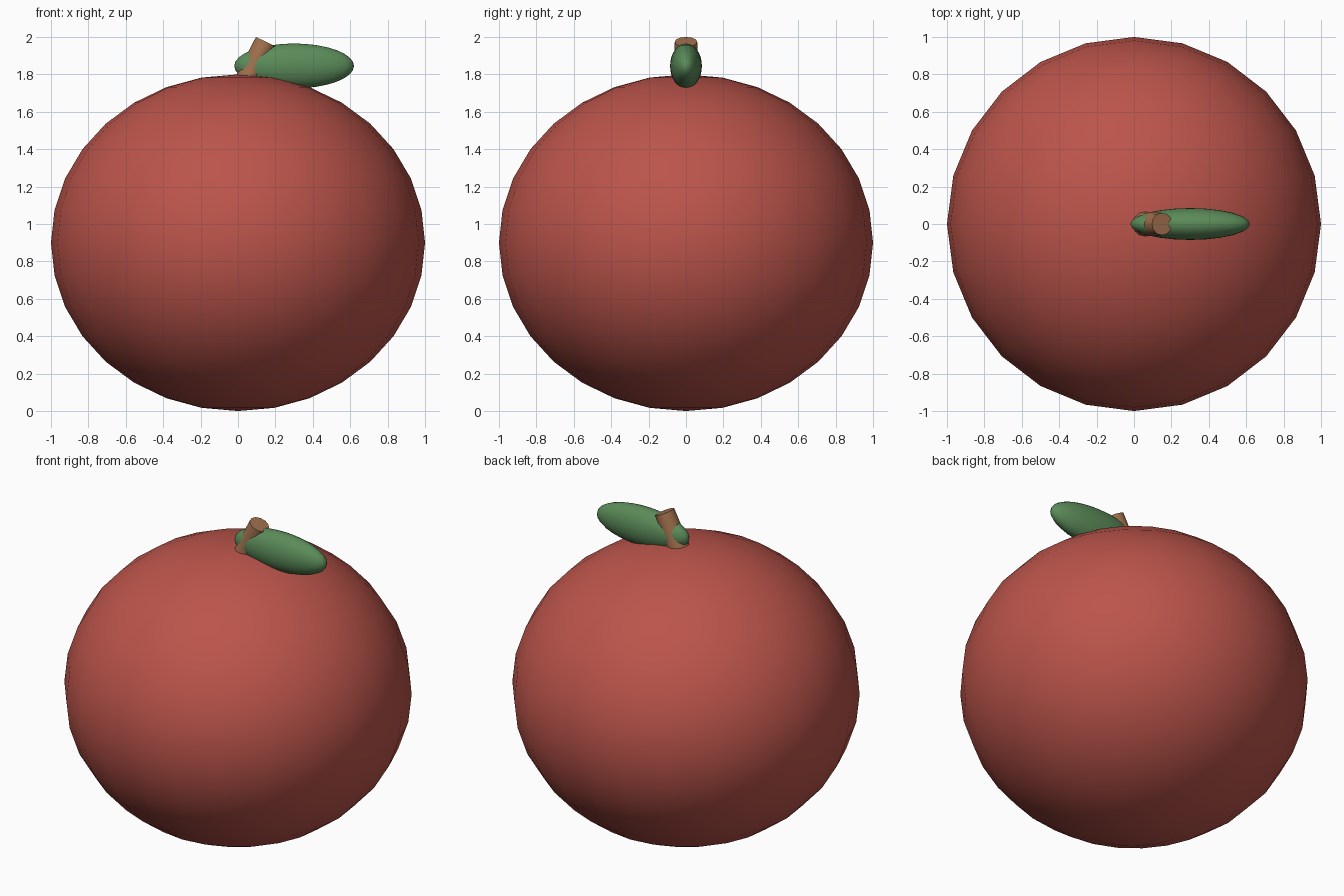
import bpy, math
from mathutils import Vector

if "Cube" in bpy.data.objects:
    bpy.data.objects.remove(bpy.data.objects["Cube"])


def material(name, rgb):
    m = bpy.data.materials.new(name)
    m.diffuse_color = (*rgb, 1.0)
    m.use_nodes = True
    m.node_tree.nodes["Principled BSDF"].inputs["Base Color"].default_value = m.diffuse_color
    return m


def finish(name, mat, angle):
    ob = bpy.context.object
    ob.name = name
    ob.data.materials.append(mat)
    bpy.ops.object.transform_apply(location=False, rotation=True, scale=True)
    bpy.ops.object.shade_smooth_by_angle(angle=math.radians(angle))
    return ob


def ellipsoid(name, loc, radii, mat):
    bpy.ops.mesh.primitive_uv_sphere_add(segments=24, ring_count=16, radius=1, location=loc)
    bpy.context.object.scale = radii
    return finish(name, mat, 80)


red = material("fruit red", (0.50, 0.09, 0.07))
brown = material("stem brown", (0.36, 0.165, 0.075))
green = material("leaf green", (0.105, 0.26, 0.10))

# Slightly squashed fruit
ellipsoid("fruit", (0, 0, 0.9), (1.0, 1.0, 0.9), red)

# Plump leaf lying on the top
ellipsoid("leaf", (0.30, 0, 1.845), (0.32, 0.085, 0.12), green)

# Leaning stem, its foot sunk into the fruit
tilt, length = 0.45, 0.28
axis = Vector((math.sin(tilt), 0, math.cos(tilt)))
top = Vector((0.15, 0, 1.974))
bpy.ops.mesh.primitive_cone_add(vertices=12, radius1=0.068, radius2=0.06, depth=length,
                                location=top - axis * length / 2, rotation=(0, tilt, 0))
finish("stem", brown, 40)
